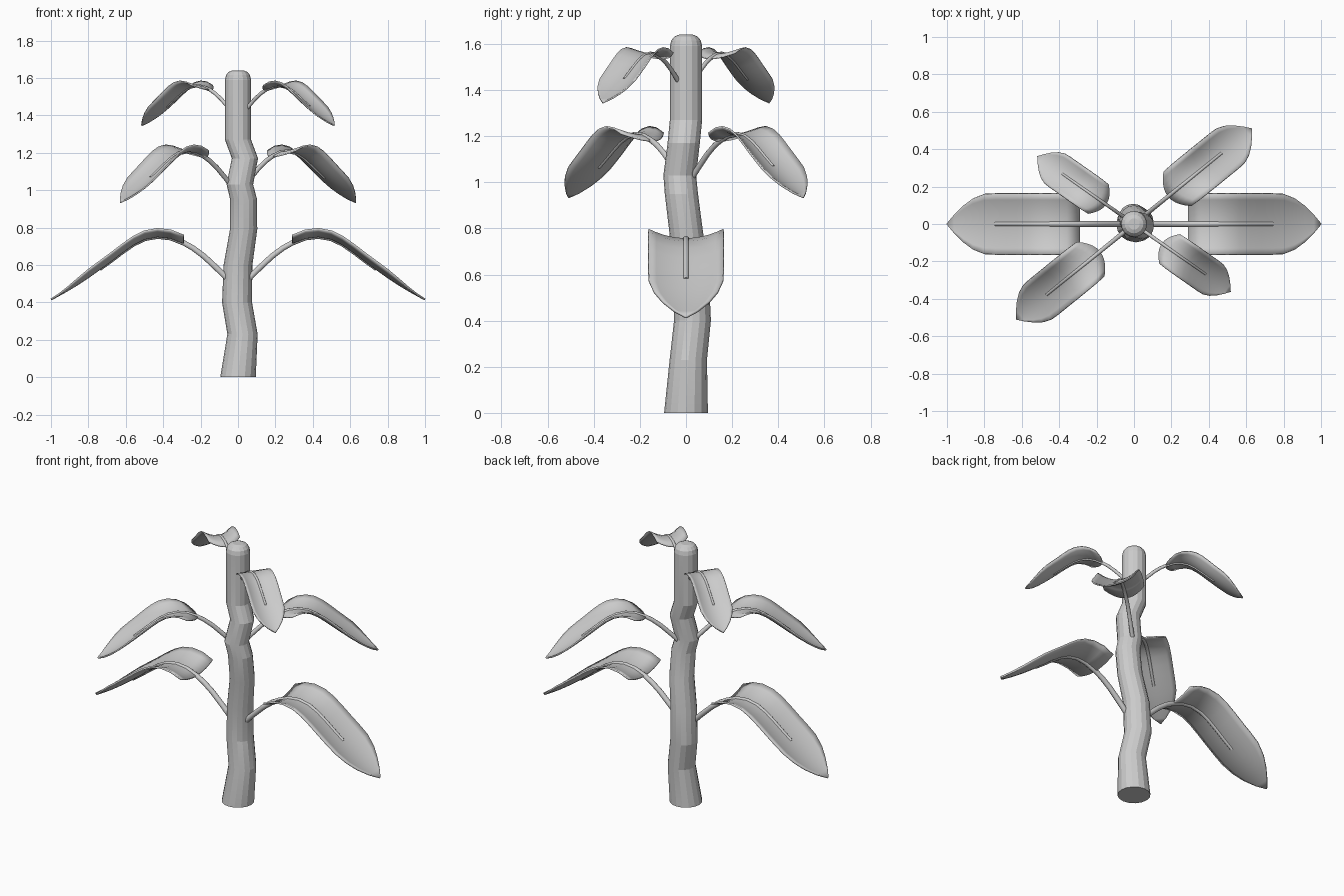
import bpy, bmesh, math
from mathutils import Vector, Matrix

if "Cube" in bpy.data.objects:
    bpy.data.objects.remove(bpy.data.objects["Cube"], do_unlink=True)

GREY = (0.6, 0.6, 0.6, 1)
mat = bpy.data.materials.new("light grey")
mat.use_nodes = True
mat.diffuse_color = GREY
mat.node_tree.nodes["Principled BSDF"].inputs["Base Color"].default_value = GREY


def make_object(name, bm, matrix=None, angle=30):
    bmesh.ops.recalc_face_normals(bm, faces=bm.faces)
    mesh = bpy.data.meshes.new(name)
    bm.to_mesh(mesh)
    bm.free()
    mesh.materials.append(mat)
    ob = bpy.data.objects.new(name, mesh)
    bpy.context.collection.objects.link(ob)
    if matrix:
        ob.matrix_world = matrix
    bpy.ops.object.select_all(action="DESELECT")
    ob.select_set(True)
    bpy.context.view_layer.objects.active = ob
    bpy.ops.object.shade_smooth_by_angle(angle=math.radians(angle))
    return ob


def sweep(points, radii, sides, level=False):
    """Tube through points; level keeps every ring horizontal."""
    bm = bmesh.new()
    rings = []
    last = len(points) - 1
    for i, (p, r) in enumerate(zip(points, radii)):
        tangent = (points[min(i + 1, last)] - points[max(i - 1, 0)]).normalized()
        if level:
            tangent = Vector((0, 0, 1))
        side = Vector((0, 1, 0))
        normal = tangent.cross(side)
        ring = []
        for k in range(sides):
            a = 2 * math.pi * k / sides
            ring.append(bm.verts.new(p + r * (math.cos(a) * side + math.sin(a) * normal)))
        rings.append(ring)
    for a, b in zip(rings, rings[1:]):
        for k in range(sides):
            j = (k + 1) % sides
            bm.faces.new((a[k], a[j], b[j], b[k]))
    bm.faces.new(rings[0])
    bm.faces.new(rings[-1])
    return bm


# Crooked trunk with a rounded top: x, y, z, radius
TRUNK = [
    (0, 0, 0, .095), (.024, .01, .23, .081), (-.005, .028, .4, .08),
    (0, .022, .6, .077), (.03, 0, .79, .073), (.03, -.02, .95, .072),
    (.01, -.027, 1.03, .071), (.037, -.01, 1.17, .07), (0, 0, 1.27, .07),
    (0, 0, 1.59, .07), (0, 0, 1.615, .064), (0, 0, 1.632, .05), (0, 0, 1.64, .03),
]
make_object("trunk", sweep([Vector(t[:3]) for t in TRUNK], [t[3] for t in TRUNK], 16, True), angle=12)

# Arching midline shared by stem and leaf: distance out, height below the crest, leaf half width
SPINE = [
    (.03, -.28, 0), (.1, -.21, 0), (.18, -.135, 0), (.24, -.09, 0),
    (.29, -.062, .16), (.36, -.035, .163), (.43, -.027, .163), (.5, -.04, .163),
    (.56, -.07, .163), (.62, -.112, .163), (.68, -.158, .163), (.74, -.202, .163),
    (.8, -.245, .16), (.86, -.285, .137), (.91, -.315, .1), (.96, -.343, .05),
    (1, -.365, .002),
]
STEM_ROWS = 12
COLUMNS = 10


def stem_mesh():
    points = [Vector((u, 0, z)) for u, z, w in SPINE[:STEM_ROWS]]
    radii = [.017 - .006 * i / STEM_ROWS for i in range(STEM_ROWS)]
    return sweep(points, radii, 10)


def leaf_mesh(arc):
    """Trough-shaped blade; arc rounds its inner end."""
    bm = bmesh.new()
    rows = []
    for u, z, w in SPINE:
        if w == 0:
            continue
        row = []
        for k in range(COLUMNS + 1):
            v = 2 * k / COLUMNS - 1
            lift = .04 * (v * w / .163) ** 2
            shift = arc * v * v * (1 - u) / .71
            row.append(bm.verts.new((u + shift, v * w, z + lift)))
        rows.append(row)
    for a, b in zip(rows, rows[1:]):
        for k in range(COLUMNS):
            bm.faces.new((a[k], a[k + 1], b[k + 1], b[k]))
    return bm


# Opposite pairs of branches: name, direction, crest height, scale, width scale, arc
PAIRS = [
    ("lower", 0, .78, 1, 1, 0),
    ("middle", 39, 1.23, .81, .74, .08),
    ("upper", -35, 1.575, .63, .6, .08),
]
for level, heading, crest, scale, width, arc in PAIRS:
    for side, turn in (("left", 0), ("right", 180)):
        place = (Matrix.Translation((0, 0, crest))
                 @ Matrix.Rotation(math.radians(heading + turn), 4, "Z")
                 @ Matrix.Diagonal((scale, width, scale, 1)))
        make_object(f"{level}_{side}_stem", stem_mesh(), place, 50)
        leaf = make_object(f"{level}_{side}_leaf", leaf_mesh(arc), place, 40)
        solid = leaf.modifiers.new("thickness", "SOLIDIFY")
        solid.thickness = .01
        solid.offset = 0
